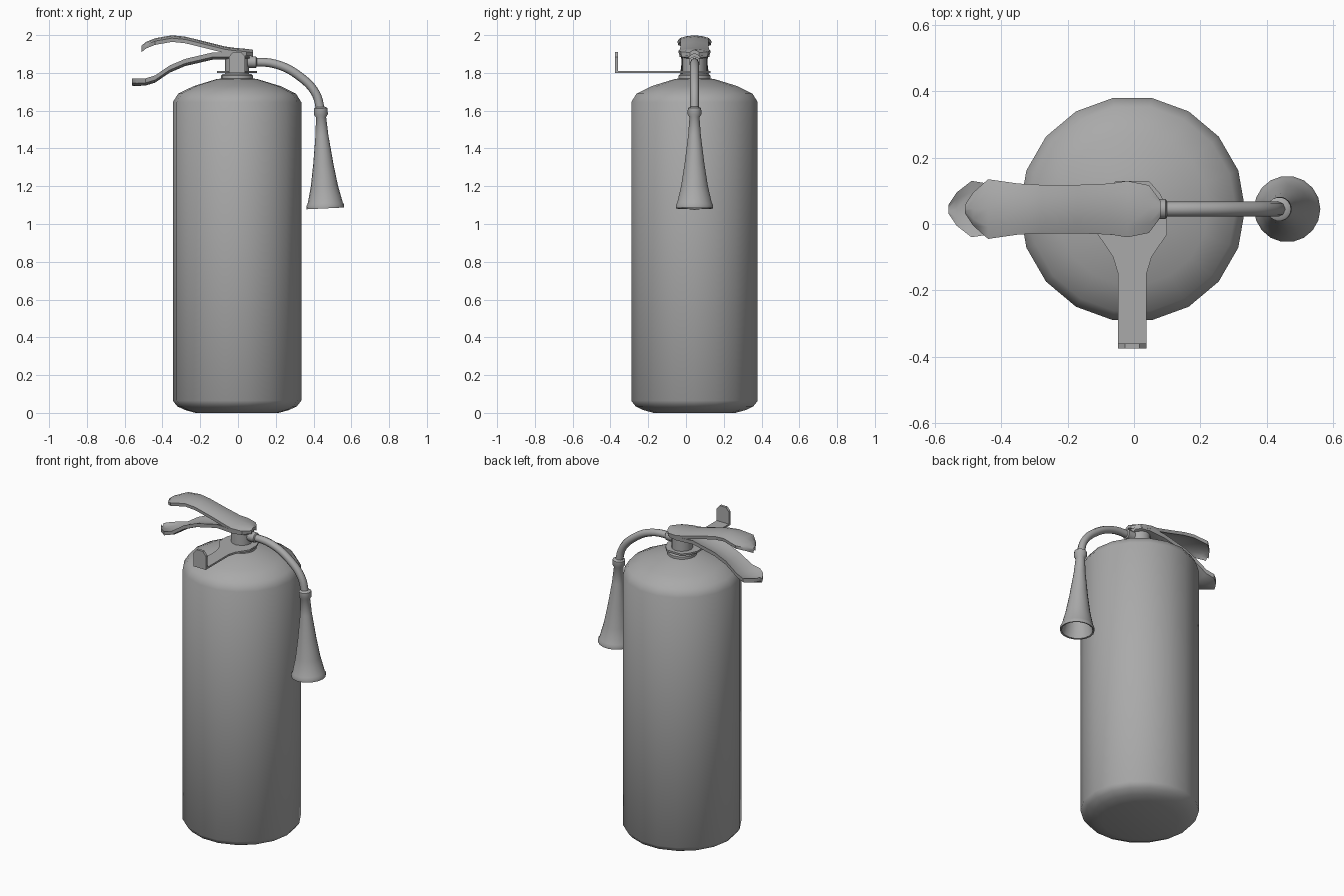
import bpy, bmesh, math
from mathutils import Matrix, Vector

cube = bpy.data.objects.get("Cube")
if cube:
    bpy.data.objects.remove(cube, do_unlink=True)

CX, CY = -0.005, 0.045  # axis of the cylinder

grey = bpy.data.materials.new("plain grey")
grey.use_nodes = True
grey.diffuse_color = (0.4, 0.4, 0.4, 1)
grey.node_tree.nodes["Principled BSDF"].inputs["Base Color"].default_value = (0.4, 0.4, 0.4, 1)


def finish(name, bm, angle=40):
    bmesh.ops.recalc_face_normals(bm, faces=bm.faces)
    mesh = bpy.data.meshes.new(name)
    bm.to_mesh(mesh)
    bm.free()
    obj = bpy.data.objects.new(name, mesh)
    bpy.context.collection.objects.link(obj)
    mesh.materials.append(grey)
    bpy.ops.object.select_all(action="DESELECT")
    obj.select_set(True)
    bpy.context.view_layer.objects.active = obj
    bpy.ops.object.shade_smooth_by_angle(angle=math.radians(angle))
    return obj


def skin(name, rings, angle=40):
    """Join closed rings of points into a tube with capped ends."""
    bm = bmesh.new()
    loops = [[bm.verts.new(p) for p in ring] for ring in rings]
    n = len(loops[0])
    for a, b in zip(loops, loops[1:]):
        for i in range(n):
            j = (i + 1) % n
            bm.faces.new((a[i], a[j], b[j], b[i]))
    bm.faces.new(loops[0][::-1])
    bm.faces.new(loops[-1])
    return finish(name, bm, angle)


def lathe(name, profile, sides, matrix, angle=40):
    turns = [2 * math.pi * i / sides for i in range(sides)]
    return skin(name, [[matrix @ Vector((r * math.cos(t), r * math.sin(t), z))
                        for t in turns] for r, z in profile], angle)


def lever(name, stations, thickness, crown):
    """Sweep a bowed strip along x; each station is (x, z, half width)."""
    rings = []
    for x, z, half in stations:
        across = [(f, z - crown * f * f) for f in (-1, -0.6, 0, 0.6, 1)]
        top = [(x, CY + half * f, h) for f, h in across]
        under = [(x, CY + half * f * 0.97, h - thickness) for f, h in reversed(across)]
        rings.append(top + under)
    return skin(name, rings, 35)


upright = Matrix.Translation((CX, CY, 0))

# Cylinder with rounded base and shoulder
lathe("cylinder_body", [(0.22, 0), (0.275, 0.015), (0.317, 0.035), (0.34, 0.065),
                        (0.34, 1.645), (0.312, 1.69), (0.23, 1.73), (0.105, 1.768),
                        (0.06, 1.772)], 18, upright)

# Neck collar and valve
lathe("neck_collar", [(0.085, 1.755), (0.085, 1.785), (0.075, 1.795), (0.06, 1.795)], 16, upright)
lathe("valve_body", [(0.063, 1.78), (0.063, 1.912)], 12, upright)

# Squeeze lever and carrying handle
lever("top_lever", [(-0.51, 1.945, 0.012), (-0.485, 1.965, 0.05), (-0.44, 1.983, 0.09),
                    (-0.35, 1.999, 0.077), (-0.28, 1.992, 0.073), (-0.17, 1.965, 0.073),
                    (-0.07, 1.94, 0.077), (-0.02, 1.933, 0.085), (0.045, 1.927, 0.072),
                    (0.08, 1.922, 0.025)], 0.02, 0.015)
lever("carry_handle", [(-0.56, 1.756, 0.012), (-0.535, 1.755, 0.05), (-0.49, 1.757, 0.085),
                       (-0.44, 1.772, 0.077), (-0.36, 1.826, 0.07), (-0.28, 1.86, 0.07),
                       (-0.13, 1.895, 0.072), (-0.02, 1.895, 0.082), (0.04, 1.895, 0.07),
                       (0.06, 1.895, 0.04)], 0.024, -0.014)

# Flat bracket around the neck, mirrored about its centre line
half = [(0.043, -0.37), (0.043, -0.15), (0.058, -0.1), (0.105, -0.03),
        (0.105, 0.045), (0.085, 0.09), (0.05, 0.13)]
outline = half + [(-x, y) for x, y in reversed(half)]
skin("bracket_plate", [[(CX + x, y, z) for x, y in outline] for z in (1.799, 1.81)], 30)

# Upturned tab with clipped corners
tab = [(0.043, 1.799), (0.043, 1.885), (0.022, 1.91)]
tab += [(-x, z) for x, z in reversed(tab)]
skin("bracket_tab", [[(CX + x, y, z) for x, z in tab] for y in (-0.376, -0.36)], 30)

# Hose
curve = bpy.data.curves.new("hose_path", "CURVE")
curve.dimensions = "3D"
curve.bevel_depth = 0.023
curve.bevel_resolution = 2
curve.resolution_u = 6
spline = curve.splines.new("BEZIER")
path = [(0.04, 1.857), (0.2, 1.846), (0.335, 1.775), (0.412, 1.69), (0.438, 1.6)]
spline.bezier_points.add(len(path) - 1)
for point, (x, z) in zip(spline.bezier_points, path):
    point.co = (x, CY, z)
    point.handle_left_type = point.handle_right_type = "AUTO"
hose = bpy.data.objects.new("hose", curve)
bpy.context.collection.objects.link(hose)
curve.materials.append(grey)

# Hose fitting on the valve
sideways = Matrix.Translation((0, CY, 1.857)) @ Matrix.Rotation(math.pi / 2, 4, "Y")
lathe("hose_fitting", [(0.03, 0.03), (0.03, 0.095), (0.023, 0.1)], 12, sideways)

# Hollow flared horn, leaning slightly outward
lean = Matrix.Translation((0.437, CY, 1.62)) @ Matrix.Rotation(-0.048, 4, "Y")
lathe("horn", [(0.024, 0), (0.036, -0.008), (0.037, -0.04), (0.027, -0.055), (0.034, -0.15),
               (0.053, -0.3), (0.072, -0.42), (0.093, -0.51), (0.1, -0.522), (0.099, -0.538),
               (0.09, -0.536), (0.066, -0.42), (0.046, -0.3), (0.025, -0.15)], 18, lean, 50)
